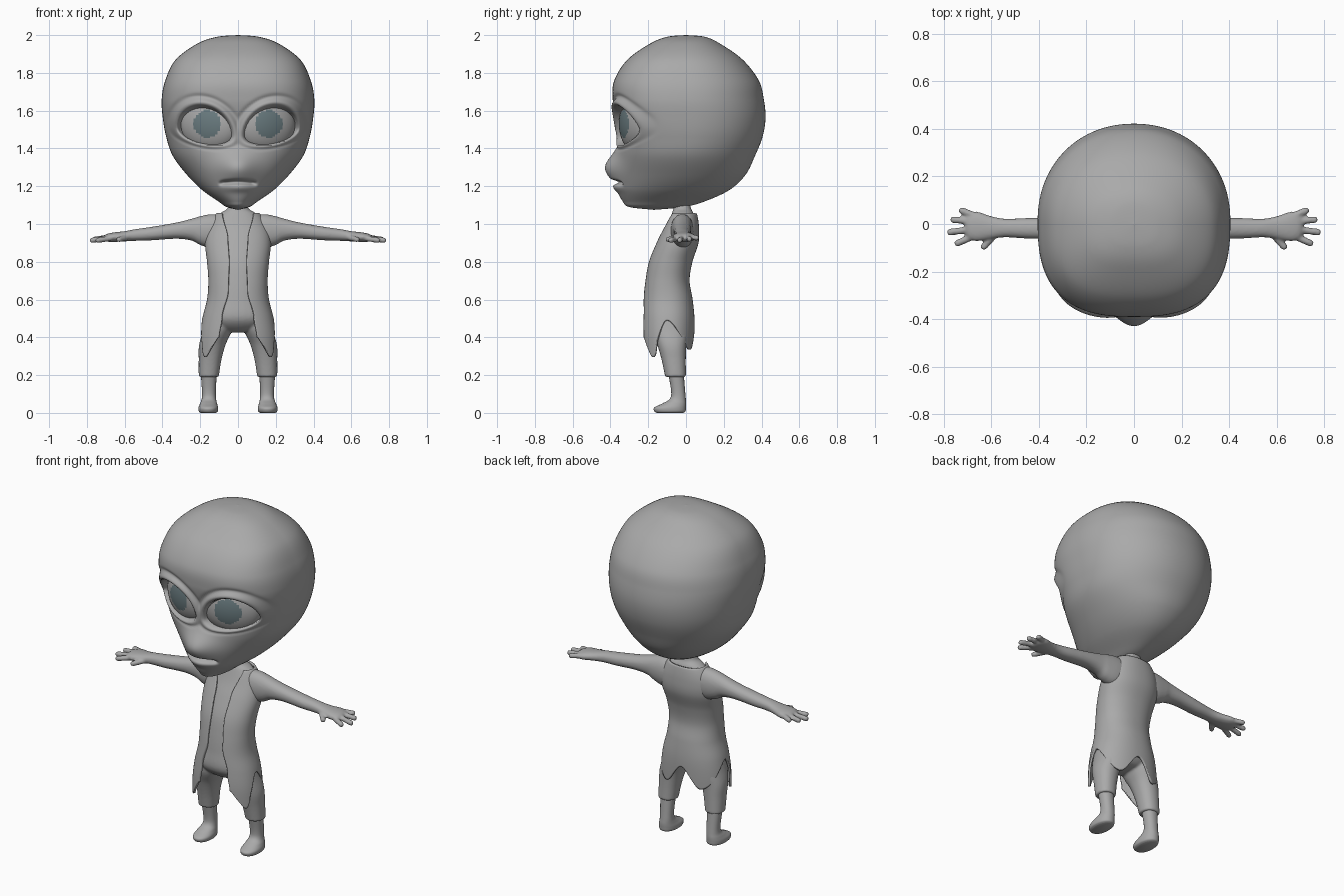
import bpy, bmesh, math
from mathutils import Vector, Matrix

if "Cube" in bpy.data.objects:
    bpy.data.objects.remove(bpy.data.objects["Cube"])


def material(name, rgb):
    mat = bpy.data.materials.new(name)
    mat.use_nodes = True
    mat.diffuse_color = (*rgb, 1)
    mat.node_tree.nodes["Principled BSDF"].inputs["Base Color"].default_value = (*rgb, 1)
    return mat


grey = material("plain grey", (0.4, 0.4, 0.4))
iris = material("blue grey iris", (0.14, 0.195, 0.21))


def finish(name, bm, mats=(grey,)):
    bmesh.ops.recalc_face_normals(bm, faces=bm.faces)
    for f in bm.faces:
        f.smooth = True
    mesh = bpy.data.meshes.new(name)
    bm.to_mesh(mesh)
    bm.free()
    for m in mats:
        mesh.materials.append(m)
    obj = bpy.data.objects.new(name, mesh)
    bpy.context.collection.objects.link(obj)
    return obj


def spline(rows, steps):
    """Catmull-Rom samples through rows of numbers."""
    out = []
    for i in range(len(rows) - 1):
        a, b, c, d = (rows[max(0, min(len(rows) - 1, i + k))] for k in (-1, 0, 1, 2))
        for s in range(steps):
            t = s / steps
            out.append([0.5 * (2 * q + (r - p) * t + (2 * p - 5 * q + 4 * r - u) * t * t
                               + (3 * q - p - 3 * r + u) * t ** 3)
                        for p, q, r, u in zip(a, b, c, d)])
    out.append(list(rows[-1]))
    return out


def section(row, ang, power=2.2):
    """Point on a rounded section: position, two centres, two radii."""
    t, c1, c2, r1, r2 = row
    c, s = math.cos(ang), math.sin(ang)
    r = (abs(c) ** power + abs(s) ** power) ** (-1 / power)
    return c1 + max(r1, .002) * r * c, c2 + max(r2, .002) * r * s, t


def loft(bm, rows, segs=32, steps=6, along_x=False, side=1, power=lambda z, s: 2.2):
    rings = []
    for row in spline(rows, steps):
        ring = []
        for k in range(segs):
            ang = 2 * math.pi * k / segs
            x, y, z = section(row, ang, power(row[0], math.sin(ang)))
            if along_x:
                x, y, z = z, x, y
            ring.append(bm.verts.new((x * side, y, z)))
        rings.append(ring)
    for a, b in zip(rings, rings[1:]):
        for k in range(segs):
            j = (k + 1) % segs
            bm.faces.new((a[k], a[j], b[j], b[k]))
    bm.faces.new(rings[0])
    bm.faces.new(rings[-1])


def ease(points, t):
    """Rounded steps between (position, value) points."""
    for (p, a), (q, b) in zip(points, points[1:]):
        if t <= q:
            k = max(0, (t - p) / (q - p))
            return a + (b - a) * k * k * (3 - 2 * k)
    return points[-1][1]


def bump(d, width):
    return math.exp(-(d / width) ** 2)


def profile(rows):
    """Turn (z, half width, front y, back y) into section rows."""
    return [(z, 0, (f + b) / 2, w, (b - f) / 2) for z, w, f, b in rows]


# Head: large skull, then face details pushed in and out of the front
skull = profile([
    (2.0, 0, 0, 0), (1.991, .11, -.1, .1), (1.955, .215, -.19, .18),
    (1.87, .33, -.31, .3), (1.76, .385, -.38, .385), (1.66, .404, -.388, .412),
    (1.56, .398, -.37, .421), (1.46, .38, -.355, .405), (1.36, .345, -.36, .365),
    (1.26, .27, -.365, .315), (1.18, .19, -.36, .23), (1.12, .105, -.335, .1),
    (1.09, .06, -.3, -.01), (1.075, 0, -.17, -.17)])


def skull_power(z, s):
    front = ease([(1.2, 2.0), (1.6, 2.7)], z)
    return front if s < 0 else 2.1


def face_offset(x, z):
    x = abs(x)
    d = -.065 * bump(x, .1) * bump(z - 1.3, .08)                # muzzle
    d -= .012 * bump(x, .08) * bump(z - 1.19, .02)              # lower lip
    mouth = 1.222 - .8 * x * x
    d += .035 * bump(z - mouth, .011) * ease([(.07, 1), (.11, 0)], x)
    # Eye opening with a raised lid and a crease over it
    dz = z - (1.487 + .16 * (x - .175))
    r = math.hypot((x - .175) / .138, dz / (.132 if dz > 0 else .062))
    d += .07 * ease([(.88, 1), (1.08, 0)], r)
    upper = ease([(-.05, .5), (.05, 1)], dz)
    d -= .016 * upper * bump(r - 1.17, .12)
    d += .009 * upper * bump(r - 1.42, .09)
    return d


bm = bmesh.new()
loft(bm, skull, segs=240, steps=14, power=skull_power)
for v in bm.verts:
    if v.co.y < -.1:
        v.co.y += face_offset(v.co.x, v.co.z) * ease([(-.2, 1), (-.1, 0)], v.co.y)
finish("head", bm)

# Eyeballs: flattened spheres turned outward, iris chosen by distance
for side, label in ((1, "left"), (-1, "right")):
    bm = bmesh.new()
    bmesh.ops.create_uvsphere(bm, u_segments=72, v_segments=48, radius=1)
    place = (Matrix.Translation((side * .146, -.26, 1.53))
             @ Matrix.Rotation(side * math.radians(21), 4, 'Z')
             @ Matrix.Diagonal((.165, .08, .15, 1)))
    bmesh.ops.transform(bm, matrix=place, verts=bm.verts)
    for f in bm.faces:
        c = f.calc_center_median()
        if c.y < -.26 and math.hypot(c.x - side * .163, c.z - 1.53) < .073:
            f.material_index = 1
    finish(label + "_eye", bm, (grey, iris))

# Body: torso, arms, hands and trouser legs fused into one smooth skin
torso = profile([
    (1.12, .05, -.07, .03), (1.08, .065, -.075, .035), (1.05, .11, -.085, .05),
    (.98, .15, -.112, .06), (.9, .165, -.15, .057), (.8, .155, -.19, .025),
    (.7, .148, -.21, .01), (.6, .155, -.222, .026), (.5, .18, -.228, .036),
    (.4, .195, -.23, .036), (.28, .2, -.222, .03)])
arm = [(.06, -.02, .965, .06, .083), (.14, -.02, .962, .06, .09),
       (.2, -.02, .965, .055, .076), (.245, -.02, .97, .05, .058),
       (.325, -.018, .965, .046, .043), (.45, -.018, .95, .043, .036),
       (.54, -.017, .942, .039, .031), (.6, -.015, .935, .048, .027),
       (.66, -.01, .93, .062, .025), (.695, -.01, .927, .052, .02),
       (.71, -.01, .925, .03, .01)]
fingers = [((.66, .03, .932), (.722, .056, .926)), ((.67, .01, .93), (.758, .018, .92)),
           ((.67, -.02, .928), (.772, -.034, .914)), ((.66, -.045, .926), (.74, -.08, .914)),
           ((.58, -.04, .93), (.63, -.095, .918))]
trouser = [(.56, .085, -.09, .07, .09), (.45, .105, -.085, .076, .1),
           (.36, .136, -.075, .07, .077), (.28, .148, -.065, .06, .064),
           (.19, .155, -.055, .053, .055)]

bm = bmesh.new()
trunk = [(z, x, y, a - .008, b - .008) for z, x, y, a, b in torso if z > .45]
loft(bm, trunk + [(.44, 0, -.09, .12, .08), (.425, 0, -.09, .02, .02)])
for side in (1, -1):
    loft(bm, arm, along_x=True, side=side)
    loft(bm, trouser, side=side)
    for base, tip in fingers:
        for k in range(10):
            p = Vector(base).lerp(Vector(tip), k / 9)
            p.x *= side
            bmesh.ops.create_icosphere(bm, subdivisions=2, radius=.0155,
                                       matrix=Matrix.Translation(p))
body = finish("body", bm)
fuse = body.modifiers.new("fuse", 'REMESH')
fuse.mode = 'VOXEL'
fuse.voxel_size = .0065
fuse.use_smooth_shade = True
soften = body.modifiers.new("soften", 'SMOOTH')
soften.factor = .5
soften.iterations = 5

# Feet with ankles rising into the trouser hems
foot = [(.22, .155, -.055, .043, .042), (.12, .154, -.042, .037, .037),
        (.075, .154, -.043, .038, .042), (.05, .156, -.062, .045, .063),
        (.028, .157, -.084, .052, .084), (.008, .157, -.085, .05, .082),
        (0, .157, -.085, .04, .07)]
for side, label in ((1, "left"), (-1, "right")):
    bm = bmesh.new()
    loft(bm, foot, side=side)
    finish(label + "_foot", bm)

# Coat: thin shell open at the front, with side slits and two tails
shape = spline(torso, 10)
opening = [(.28, .125), (.4, .097), (.5, .083), (.65, .05), (.8, .045),
           (.92, .052), (1.06, .08)]
hem = [(0, .4), (.12, .295), (.4, .49), (.78, .335), (1, .45)]


def coat_row(z):
    for a, b in zip(shape, shape[1:]):
        if b[0] <= z <= a[0]:
            k = (a[0] - z) / (a[0] - b[0])
            row = [p + (q - p) * k for p, q in zip(a, b)]
            return row[:3] + [row[3] + .003, row[4] + .003]
    return shape[-1]


bm = bmesh.new()
columns, levels, top = 128, 70, 1.055
grid = []
for i in range(columns + 1):
    u = i / columns
    low = ease(hem, 2 * min(u, 1 - u))
    line = []
    for j in range(levels + 1):
        z = top + (low - top) * j / levels
        row = coat_row(z)
        gap = math.asin(min(.9, ease(opening, z) / row[3]))
        ang = -math.pi / 2 + gap + (2 * math.pi - 2 * gap) * u
        line.append(bm.verts.new(section(row, ang)))
    grid.append(line)
for a, b in zip(grid, grid[1:]):
    for j in range(levels):
        bm.faces.new((a[j], a[j + 1], b[j + 1], b[j]))
coat = finish("coat", bm)
shell = coat.modifiers.new("thickness", 'SOLIDIFY')
shell.thickness = .012
shell.offset = 0
